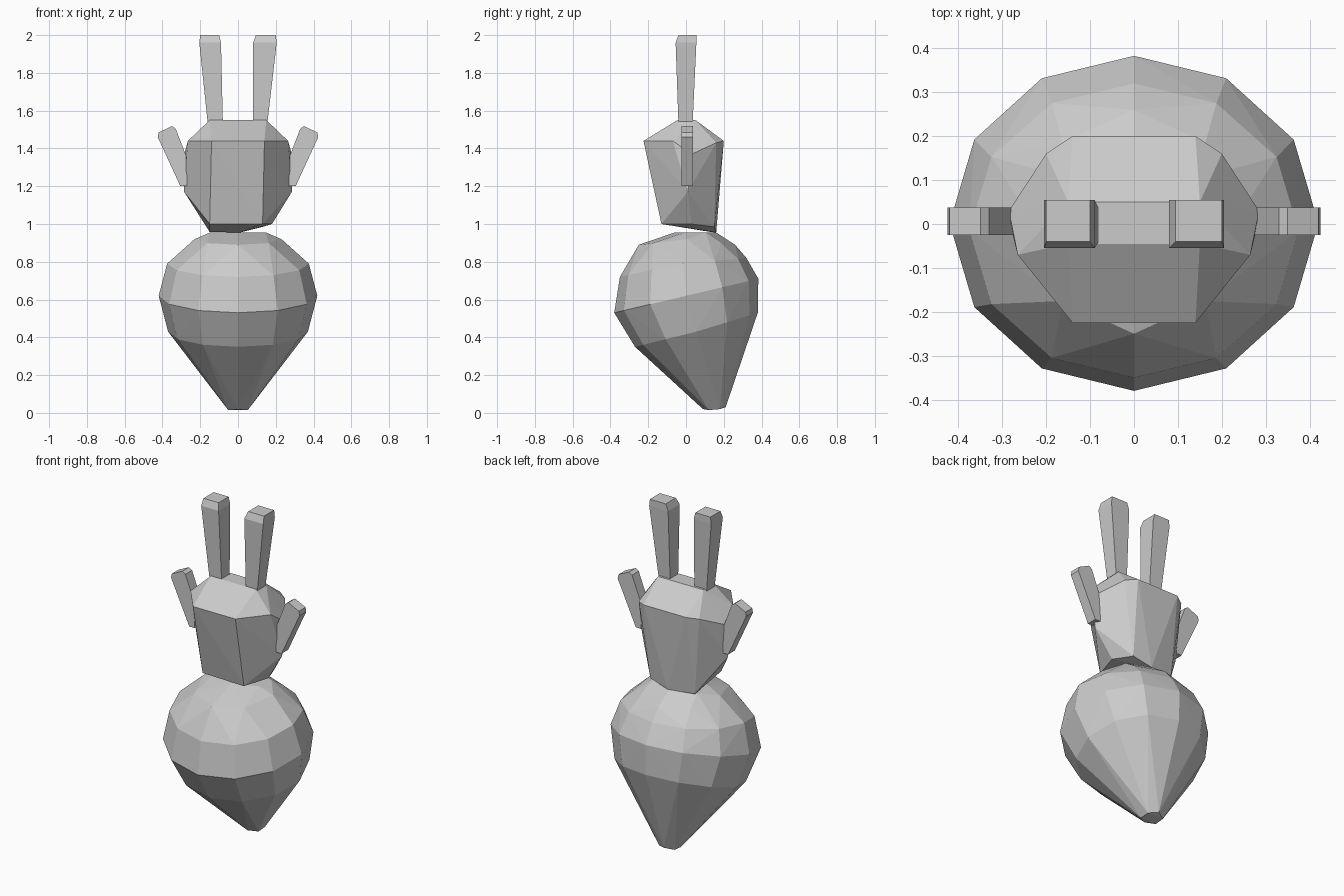
import bpy, bmesh
from math import sin, cos, pi

if "Cube" in bpy.data.objects:
    bpy.data.objects.remove(bpy.data.objects["Cube"])


def hull(name, pts):
    """Flat-faced convex solid around a few guide points."""
    bm = bmesh.new()
    for p in pts:
        bm.verts.new(p)
    res = bmesh.ops.convex_hull(bm, input=bm.verts[:])
    loose = [v for v in bm.verts if not v.link_faces]
    bmesh.ops.delete(bm, geom=loose, context='VERTS')
    bmesh.ops.dissolve_limit(bm, angle_limit=0.01, verts=bm.verts[:], edges=bm.edges[:])
    bmesh.ops.recalc_face_normals(bm, faces=bm.faces[:])
    me = bpy.data.meshes.new(name)
    bm.to_mesh(me)
    bm.free()
    ob = bpy.data.objects.new(name, me)
    bpy.context.collection.objects.link(ob)
    return ob


def ring(rx, y_front, y_back, z_front, z_side, z_back, n=12):
    """Tilted elliptical ring with a vertex at the front."""
    cy, ry = (y_front + y_back) / 2, (y_back - y_front) / 2
    pts = []
    for i in range(n):
        a = 2 * pi * i / n
        c = cos(a)
        z = z_side + c * ((z_front - z_side) if c > 0 else (z_side - z_back))
        pts.append((rx * sin(a), cy - ry * c, z))
    return pts


# Body: egg with a low point shifted to the back
hull("body",
     ring(0.06, 0.09, 0.21, 0.02, 0.01, 0.03, 6)
     + ring(0.37, -0.27, 0.38, 0.35, 0.43, 0.53)
     + ring(0.42, -0.38, 0.383, 0.53, 0.62, 0.71)
     + ring(0.375, -0.35, 0.32, 0.72, 0.79, 0.82)
     + ring(0.23, -0.25, 0.26, 0.89, 0.92, 0.89, 8)
     + ring(0.17, -0.06, 0.16, 0.955, 0.955, 0.955, 6))

# Head: faceted cup with a sloping underside
half = [(0.15, -0.045, 1.55), (0.15, 0.05, 1.55),
        (0.14, -0.225, 1.44), (0.265, -0.07, 1.44), (0.285, 0.03, 1.37),
        (0.20, 0.16, 1.43), (0.14, 0.20, 1.44),
        (0.285, 0.01, 1.17)]
bottom = [(-0.15, -0.12, 1.0), (0.13, -0.13, 1.0), (0.18, 0.03, 1.0),
          (0.13, 0.15, 0.985), (0.01, 0.16, 0.955), (-0.15, 0.13, 0.958)]
hull("head", [(s * x, y, z) for s in (1, -1) for x, y, z in half] + bottom)


# Ears: tapered posts, wider at the top, with a small chamfer
def ear(name, base, shoulder, top):
    pts = [(x, y, 1.53) for x in base for y in (-0.04, 0.035)]
    pts += [(x, y, 1.96) for x in shoulder for y in (-0.055, 0.055)]
    pts += [(x, y, 2.0) for x in top for y in (-0.04, 0.055)]
    hull(name, pts)


ear("left_ear", (-0.16, -0.08), (-0.205, -0.09), (-0.2, -0.1))
ear("right_ear", (0.08, 0.155), (0.08, 0.205), (0.095, 0.2))

# Side fins: flat slabs flaring outward
fin = [(0.27, 1.20), (0.305, 1.20), (0.425, 1.46), (0.42, 1.485),
       (0.35, 1.518), (0.33, 1.505), (0.27, 1.35)]
for side, s in (("left", -1), ("right", 1)):
    hull(side + "_fin", [(s * x, y, z) for x, z in fin for y in (-0.025, 0.038)])
